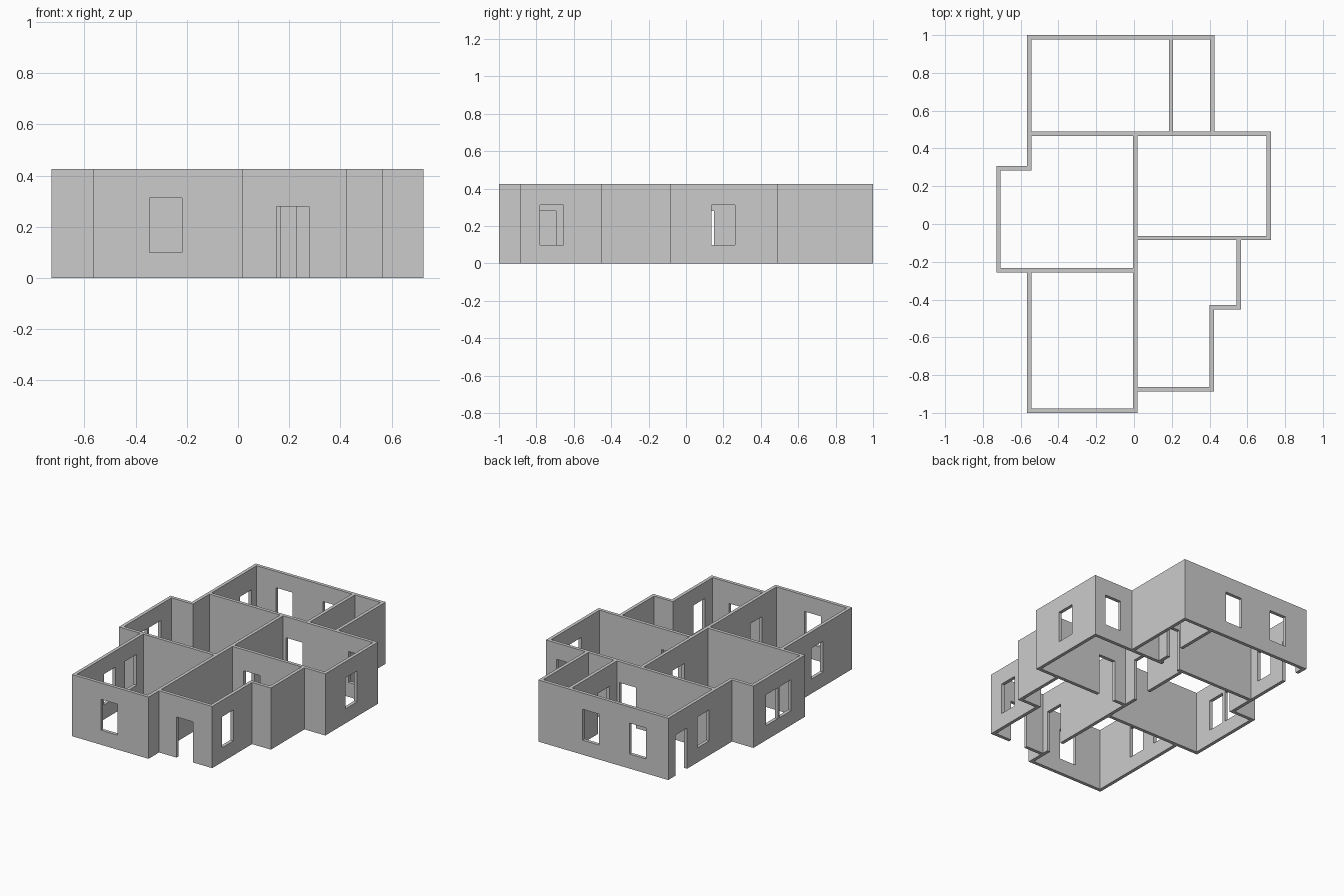
import bpy, bmesh

if "Cube" in bpy.data.objects:
    bpy.data.objects.remove(bpy.data.objects["Cube"])

H = 0.425            # wall height
T = 0.0115           # half wall thickness
DOOR = (0.0, 0.28)
WINDOW = (0.10, 0.313)

# Wall centre lines: fixed coordinate, start, end
walls_along_x = [    # y, x0, x1
    (0.989, -0.554, 0.414),
    (0.477, -0.554, 0.714),
    (0.295, -0.717, -0.554),
    (-0.245, -0.717, 0.007),
    (-0.074, 0.007, 0.714),
    (-0.440, 0.412, 0.555),
    (-0.874, 0.007, 0.412),
    (-0.989, -0.554, 0.007),
]
walls_along_y = [    # x, y0, y1
    (-0.554, 0.295, 0.989),
    (-0.717, -0.245, 0.295),
    (-0.554, -0.989, -0.245),
    (0.007, -0.989, 0.477),
    (0.196, 0.477, 0.989),
    (0.414, 0.477, 0.989),
    (0.714, -0.074, 0.477),
    (0.555, -0.440, -0.074),
    (0.412, -0.874, -0.440),
]

# Openings: wall coordinate, start along the wall, height range
W = 0.126
openings_x = [
    (-0.989, -0.345, WINDOW), (-0.874, 0.151, DOOR),
    (-0.074, 0.103, DOOR), (0.477, 0.040, DOOR), (0.477, 0.518, WINDOW),
    (0.989, -0.394, WINDOW), (0.989, -0.038, WINDOW),
]
openings_y = [
    (0.412, -0.781, WINDOW), (0.714, 0.135, WINDOW),
    (0.007, -0.820, DOOR), (0.007, 0.025, DOOR), (0.196, 0.570, DOOR),
    (-0.554, -0.685, WINDOW), (-0.554, -0.455, WINDOW),
    (-0.717, -0.105, WINDOW), (-0.717, 0.041, WINDOW),
    (-0.554, 0.555, WINDOW), (-0.554, 0.797, DOOR),
]

# Solid and cut-out boxes as (x0, x1, y0, y1, z0, z1)
solids = [(a - T, b + T, y - T, y + T, 0, H) for y, a, b in walls_along_x]
solids += [(x - T, x + T, a - T, b + T, 0, H) for x, a, b in walls_along_y]
cuts = [(a, a + W, y - T, y + T, *z) for y, a, z in openings_x]
cuts += [(x - T, x + T, a, a + W, *z) for x, a, z in openings_y]


def stops(i):
    return sorted({round(v, 4) for b in solids + cuts for v in b[i:i + 2]})


axes = [stops(0), stops(2), stops(4)]


def inside(p, box):
    return all(box[2 * i] < p[i] < box[2 * i + 1] for i in range(3))


# Mark which cells of the plan grid are wall
filled = set()
nx, ny, nz = (len(a) - 1 for a in axes)
for i in range(nx):
    for j in range(ny):
        for k in range(nz):
            p = [(a[n] + a[n + 1]) / 2 for a, n in zip(axes, (i, j, k))]
            if any(inside(p, b) for b in solids) and not any(inside(p, b) for b in cuts):
                filled.add((i, j, k))

# Skin the outside of the wall cells into one clean shell
bm = bmesh.new()
verts = {}


def vert(c):
    if c not in verts:
        verts[c] = bm.verts.new([a[n] for a, n in zip(axes, c)])
    return verts[c]


for cell in filled:
    for ax in range(3):
        for side in (0, 1):
            nb = list(cell)
            nb[ax] += 2 * side - 1
            if tuple(nb) in filled:
                continue
            u, v = (ax + 1) % 3, (ax + 2) % 3
            ring = []
            for du, dv in ((0, 0), (1, 0), (1, 1), (0, 1)):
                c = list(cell)
                c[ax] += side
                c[u] += du
                c[v] += dv
                ring.append(vert(tuple(c)))
            bm.faces.new(ring if side else ring[::-1])

bmesh.ops.dissolve_limit(bm, angle_limit=0.01, verts=bm.verts[:], edges=bm.edges[:])
mesh = bpy.data.meshes.new("house_walls")
bm.to_mesh(mesh)
bm.free()
bpy.context.collection.objects.link(bpy.data.objects.new("house_walls", mesh))
